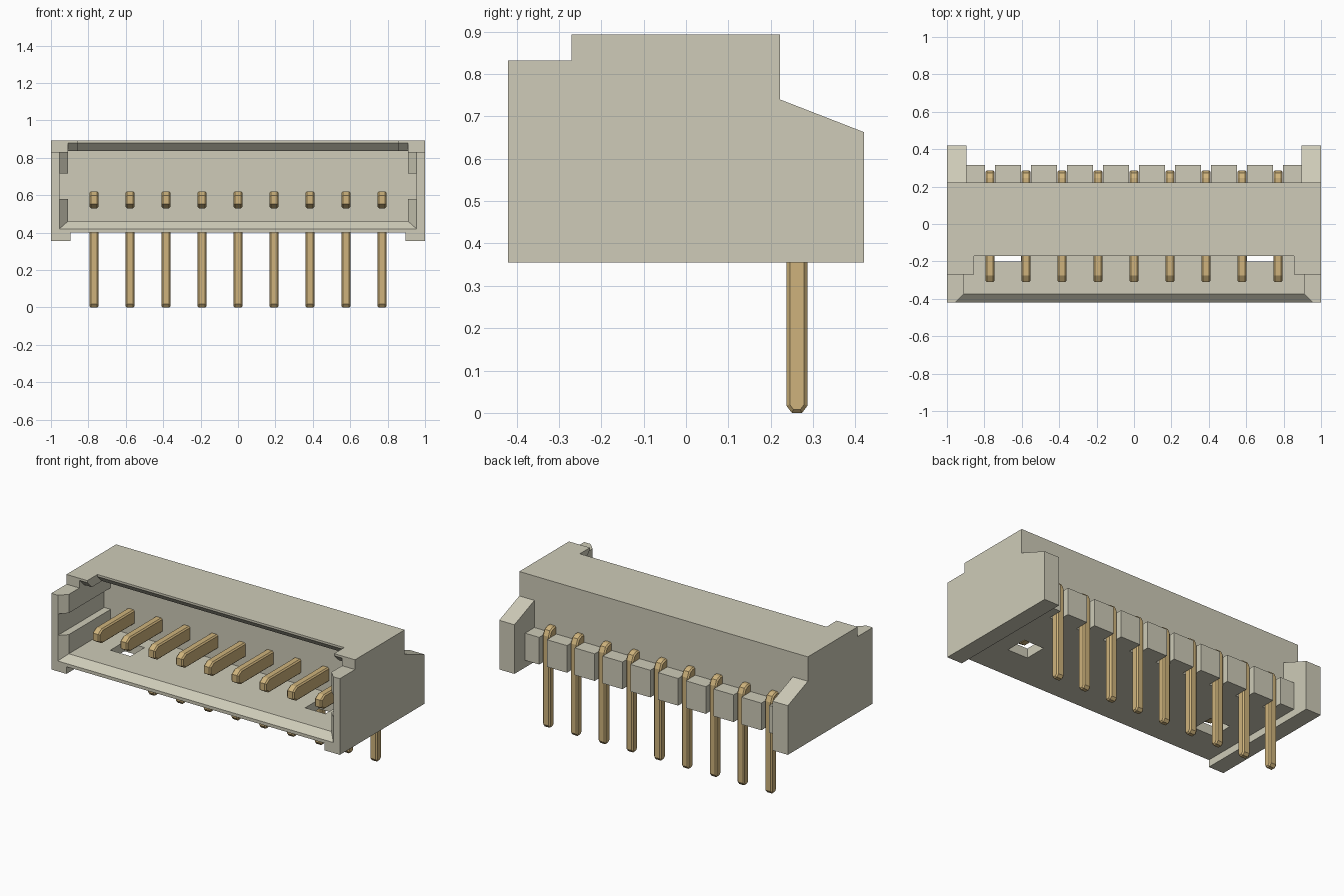
import bpy, bmesh

if "Cube" in bpy.data.objects:
    bpy.data.objects.remove(bpy.data.objects["Cube"], do_unlink=True)


def material(name, rgb):
    m = bpy.data.materials.new(name)
    m.use_nodes = True
    m.diffuse_color = (*rgb, 1)
    m.node_tree.nodes["Principled BSDF"].inputs["Base Color"].default_value = (*rgb, 1)
    return m


ivory = material("ivory_plastic", (0.62, 0.60, 0.48))
brass = material("brass", (0.62, 0.45, 0.20))


def loft(name, ring_a, ring_b, mat=None):
    """Solid between two matching rings of points."""
    bm = bmesh.new()
    a = [bm.verts.new(p) for p in ring_a]
    b = [bm.verts.new(p) for p in ring_b]
    bm.faces.new(a)
    bm.faces.new(b[::-1])
    n = len(a)
    for i in range(n):
        j = (i + 1) % n
        bm.faces.new((a[j], a[i], b[i], b[j]))
    bmesh.ops.recalc_face_normals(bm, faces=bm.faces)
    me = bpy.data.meshes.new(name)
    bm.to_mesh(me)
    bm.free()
    if mat:
        me.materials.append(mat)
    ob = bpy.data.objects.new(name, me)
    bpy.context.collection.objects.link(ob)
    return ob


def prism(name, profile, x0, x1, mat=None):
    """Extrude a (y, z) profile along x."""
    return loft(name, [(x0, y, z) for y, z in profile],
                [(x1, y, z) for y, z in profile], mat)


def box(name, x0, x1, y0, y1, z0, z1, mat=None):
    return prism(name, [(y0, z0), (y1, z0), (y1, z1), (y0, z1)], x0, x1, mat)


def bake(ob):
    """Replace the mesh by its modified result."""
    bpy.context.view_layer.update()
    dg = bpy.context.evaluated_depsgraph_get()
    me = bpy.data.meshes.new_from_object(ob.evaluated_get(dg))
    ob.modifiers.clear()
    ob.data = me


def cut(ob, cutters):
    for c in cutters:
        m = ob.modifiers.new("cut", "BOOLEAN")
        m.operation, m.solver, m.object = "DIFFERENCE", "EXACT", c
    bake(ob)
    for c in cutters:
        bpy.data.objects.remove(c, do_unlink=True)


# Housing from its side profile
WALL, CAVITY_BACK = 0.222, 0.04
INNER, GROOVE, FOOT, NOTCH = 0.91, 0.955, 0.895, 0.855
FLOOR, CEILING, BASE = 0.46, 0.835, 0.40
housing = prism("housing", [(-0.42, 0.355), (0.42, 0.355), (0.42, 0.663), (WALL, 0.74),
                            (WALL, 0.893), (-0.27, 0.893), (-0.27, 0.832), (-0.42, 0.832)],
                -1, 1, ivory)


def mouth_ring(y, half, low):
    return [(-half, y, low), (half, y, low), (half, y, 1), (-half, y, 1)]


cutters = [
    box("under_cut", -FOOT, FOOT, -1, 1, 0, BASE),
    box("back_cut", -FOOT, FOOT, WALL, 1, 0.2, 1),
    box("cavity", -INNER, INNER, -1, CAVITY_BACK, FLOOR, CEILING),
    box("open_top", -INNER, INNER, -1, -0.27, FLOOR + 0.1, 1),
    box("ceiling_notch", -NOTCH, NOTCH, -1, -0.17, FLOOR + 0.1, 1),
    box("side_grooves", -GROOVE, GROOVE, -1, CAVITY_BACK, 0.58, 0.715),
    # flared lead-in around the mouth
    loft("mouth", mouth_ring(-0.42, GROOVE, 0.42), mouth_ring(-0.375, INNER, FLOOR)),
]
# Sloped lower edge of the ceiling, in the notch and beside it
for y, half in ((-0.17, NOTCH), (-0.27, INNER)):
    cutters.append(prism("ceiling_chamfer", [(y - 0.01, 0.89), (y + 0.08, 0.80), (y - 0.01, 0.80)],
                         -half, half))
# Floor windows
for s in (-1, 1):
    cutters.append(box("window", s * 0.675 - 0.07, s * 0.675 + 0.07, -0.20, -0.06, 0.3, 0.5))
cut(housing, cutters)

# Contact pins: bent profile with bevelled edges
PITCH, COUNT = 0.1925, 9
pin_x = [(i - (COUNT - 1) / 2) * PITCH for i in range(COUNT)]
pin_profile = [(-0.31, 0.552), (-0.31, 0.598), (-0.275, 0.62), (0.245, 0.62), (0.272, 0.607),
               (0.287, 0.575), (0.287, 0.017), (0.274, 0), (0.25, 0), (0.237, 0.017),
               (0.237, 0.53), (-0.275, 0.53)]
for i, x in enumerate(pin_x):
    pin = prism(f"pin_{i + 1}", pin_profile, x - 0.025, x + 0.025, brass)
    bevel = pin.modifiers.new("bevel", "BEVEL")
    bevel.width, bevel.segments = 0.008, 1
    bevel.limit_method, bevel.angle_limit = "ANGLE", 1.2
    bake(pin)

# Spacer blocks between the pins on the back wall
GAP = 0.027
edges = [-FOOT - GAP] + pin_x + [FOOT + GAP]
for i in range(len(edges) - 1):
    box(f"spacer_{i + 1}", edges[i] + GAP, edges[i + 1] - GAP, WALL - 0.01, 0.315,
        BASE, 0.57, ivory)
